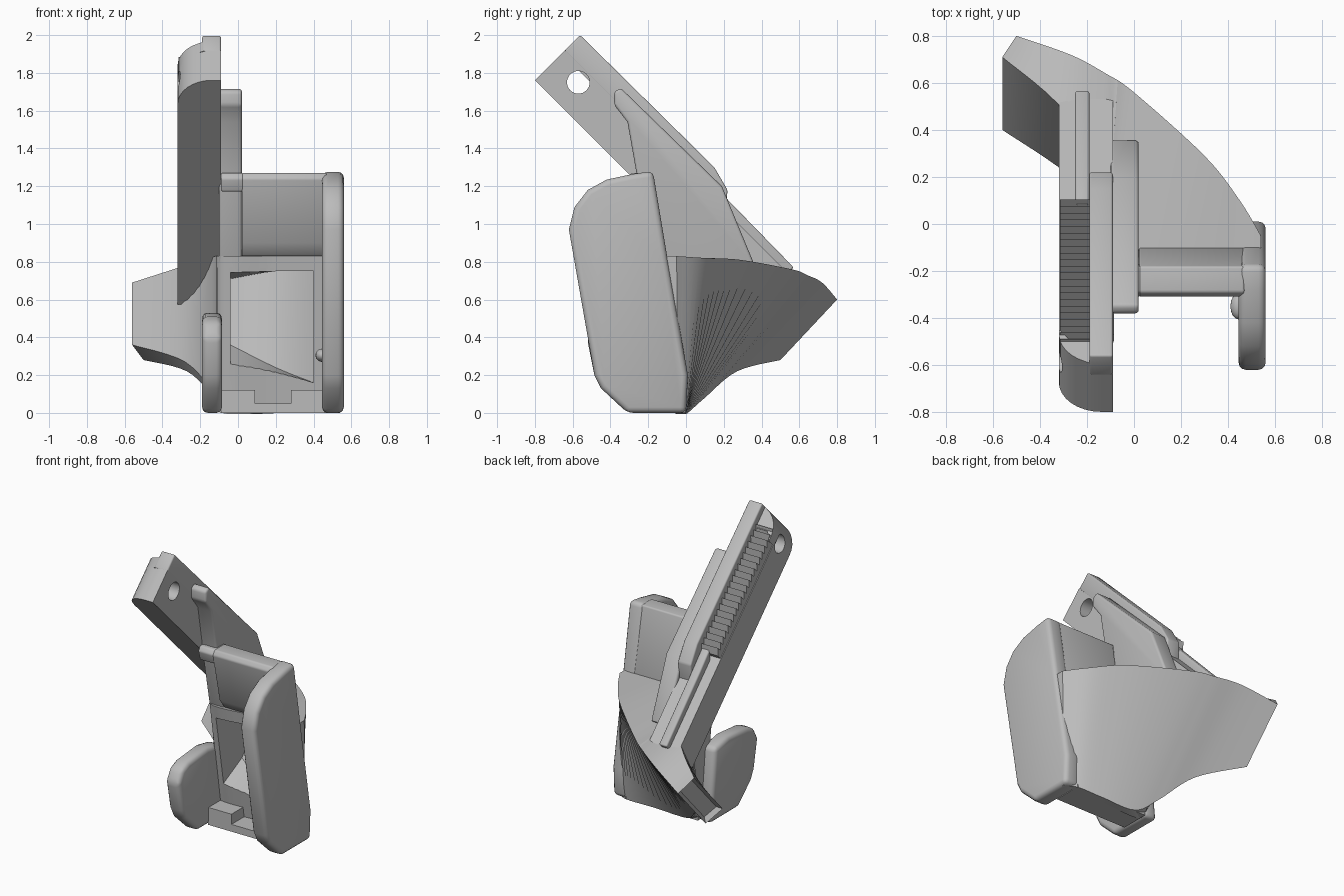
import bpy, bmesh, math
from mathutils import Vector

start = bpy.data.objects.get("Cube")
if start:
    bpy.data.objects.remove(start, do_unlink=True)

grey = bpy.data.materials.new("light_grey")
grey.use_nodes = True
shade = (0.5, 0.5, 0.5, 1)
grey.diffuse_color = shade
grey.node_tree.nodes["Principled BSDF"].inputs["Base Color"].default_value = shade
R = math.sqrt(0.5)


def make_object(name, bm):
    bmesh.ops.recalc_face_normals(bm, faces=bm.faces)
    mesh = bpy.data.meshes.new(name)
    bm.to_mesh(mesh)
    bm.free()
    mesh.materials.append(grey)
    obj = bpy.data.objects.new(name, mesh)
    bpy.context.collection.objects.link(obj)
    return obj


def finish(obj, bevel=0, cutters=()):
    """Apply cuts and rounded edges, then smooth the soft surfaces."""
    bpy.ops.object.select_all(action='DESELECT')
    bpy.context.view_layer.objects.active = obj
    obj.select_set(True)
    for cutter in cutters:
        cut = obj.modifiers.new("cut", 'BOOLEAN')
        cut.operation, cut.solver, cut.object = 'DIFFERENCE', 'EXACT', cutter
        bpy.ops.object.modifier_apply(modifier=cut.name)
        bpy.data.objects.remove(cutter, do_unlink=True)
    if bevel:
        edge = obj.modifiers.new("round", 'BEVEL')
        edge.width, edge.segments = bevel, 3
        edge.limit_method, edge.angle_limit = 'ANGLE', math.radians(35)
        bpy.ops.object.modifier_apply(modifier=edge.name)
    bpy.ops.object.shade_smooth_by_angle(angle=math.radians(35))
    return obj


def side(x, p, q):
    """Outline drawn in the y-z plane, extruded along x."""
    return (x, p, q)


def slanted(n, x, a):
    """Outline drawn in x and arm length, extruded through the arm."""
    return (x, (n - a) * R, (n + a) * R)


def prism(name, outline, low, high, place=side):
    bm = bmesh.new()
    rings = [[bm.verts.new(place(d, *p)) for p in outline] for d in (low, high)]
    for ring in rings:
        bm.faces.new(ring)
    count = len(outline)
    for i in range(count):
        j = (i + 1) % count
        bm.faces.new((rings[0][i], rings[0][j], rings[1][j], rings[1][i]))
    return make_object(name, bm)


def box(name, low, high):
    outline = [(low[1], low[2]), (high[1], low[2]), (high[1], high[2]), (low[1], high[2])]
    return prism(name, outline, low[0], high[0])


def spline(points, steps):
    """Smooth path through the points."""
    pts = [Vector(p) for p in points]
    path = []
    for i in range(len(pts) - 1):
        a, b, c, d = (pts[max(0, min(len(pts) - 1, i + k))] for k in (-1, 0, 1, 2))
        for s in range(steps):
            t = s / steps
            path.append((2 * b + (c - a) * t + (2 * a - 5 * b + 4 * c - d) * t ** 2
                         + (3 * b - a - 3 * c + d) * t ** 3) / 2)
    return path + [pts[-1]]


def loft(name, rails, pocket=0):
    bm = bmesh.new()
    rows = [[bm.verts.new(p) for p in row] for row in zip(*rails)]
    for a, b in zip(rows, rows[1:]):
        for i in range(len(a)):
            j = (i + 1) % len(a)
            bm.faces.new((a[i], a[j], b[j], b[i]))
    bm.faces.new(rows[0])
    end = bm.faces.new(rows[-1])
    if pocket:
        bmesh.ops.recalc_face_normals(bm, faces=bm.faces)
        bmesh.ops.inset_individual(bm, faces=[end], thickness=pocket, depth=-pocket)
    return make_object(name, bm)


# Curved body sweeping out into the horn, hollow behind its window
top_back = [(.54, -.05, .83), (.45, .1, .82), (.3, .29, .81), (0, .56, .76),
            (-.12, .64, .73), (-.27, .72, .69), (-.5, .8, .6)]
low_back = [(.54, -.04, 0), (.45, 0, 0), (.25, 0, 0), (0, .01, 0),
            (-.12, .1, .08), (-.27, .27, .22), (-.5, .5, .28)]
low_front = [(.54, -.05, 0), (.45, -.05, 0), (.2, -.05, 0), (-.09, -.05, 0),
             (-.12, .03, .09), (-.28, .21, .27), (-.56, .4, .36)]
top_front = [(.54, -.18, .83), (.45, -.18, .83), (.2, -.18, .83), (-.09, -.18, .83),
             (-.12, .1, .83), (-.28, .46, .78), (-.56, .71, .69)]
body = loft("curved_body", [spline(r, 6) for r in (top_back, low_back, low_front, top_front)], .03)

cavity = loft("cavity_cutter", [
    spline([(.4, .02, .75), (.2, .25, .75), (-.04, .42, .71)], 6),
    spline([(.4, -.04, .16), (.2, .01, .24), (-.04, .1, .36)], 6),
    spline([(.4, -.3, .16), (.2, -.3, .16), (-.04, -.3, .16)], 6),
    spline([(.4, -.3, .75), (.2, -.3, .75), (-.04, -.3, .75)], 6)])
finish(body, cutters=[cavity])

# Large left side plate
big = [(-.31, 0), (0, 0), (.01, .2), (-.1, .83), (-.175, 1.28), (-.28, 1.265), (-.42, 1.235),
       (-.52, 1.18), (-.59, 1.09), (-.62, .97), (-.485, .2), (-.45, .13)]
finish(prism("left_side_plate", big, .445, .56), .03)

# Small right side plate
small = [(-.31, 0), (0, 0), (-.05, .5), (-.2, .53), (-.41, .51), (-.48, .48),
         (-.525, .4), (-.485, .2), (-.45, .13)]
finish(prism("right_side_plate", small, -.19, -.085), .03)

# Front wall block and the bar that runs on to the column
wall = [(-.31, 1.24), (-.29, 1.27), (-.18, 1.27), (-.1, .82), (-.18, .83), (-.235, .9)]
finish(prism("upper_wall", wall, .02, .47), .01)
bar = [(-.29, 1.17), (-.31, 1.24), (-.29, 1.27), (-.18, 1.27), (-.17, 1.2)]
finish(prism("cross_bar", bar, -.09, .03), .01)

# Upright column beside the arm
column = [(-.38, 1.7), (-.345, 1.72), (.19, 1.2), (.36, .79), (.2, .77), (-.17, .79),
          (-.25, 1.2), (-.31, 1.54), (-.38, 1.63)]
finish(prism("column", column, -.1, .02), .015)

# Stepped floor tray
for name, x0, x1, top in (("right", -.09, .09, .12), ("middle", .09, .28, .05), ("left", .28, .46, .12)):
    finish(box("floor_" + name, (x0, -.2, 0), (x1, 0, top)))

# Small peg on the inside of the left plate
bm = bmesh.new()
bmesh.ops.create_uvsphere(bm, u_segments=16, v_segments=10, radius=.035)
for v in bm.verts:
    v.co = Vector((v.co.x + .445, v.co.y * 1.6 - .35, v.co.z + .305))
finish(make_object("peg", bm))

# Slanted arm with a rounded tip and a through hole
curve = [(-.14 - .18 * math.sin(t * math.pi / 16), 1.63 + .18 * math.cos(t * math.pi / 16))
         for t in range(9)]
arm = prism("arm", [(-.32, .13), (-.09, .13), (-.09, 1.81)] + curve, .68, .905, slanted)
ring = [(-.57 + .06 * math.cos(t * math.pi / 16), 1.75 + .06 * math.sin(t * math.pi / 16))
        for t in range(32)]
finish(arm, cutters=[prism("hole_cutter", ring, -.5, .1)])
tip = [(-.18, 1.81)] + curve[2:] + [(-.32, 1.6), (-.28, 1.66), (-.18, 1.66)]
finish(prism("arm_tip", tip, .9, .97, slanted))

# Raised lip along the arm and the rib below it
lip = [(-.56, 2), (.15, 1.3), (.22, 1.18), (.21, 1.06), (-.645, 1.915)]
finish(prism("arm_lip", lip, -.19, -.09), .01)
rib = [(.08, 1.28), (.2, 1.15), (.57, .77), (.5, .7), (.1, 1.1)]
finish(prism("arm_rib", rib, -.25, -.19), .01)

# Ratchet teeth beside the lip
count, first, last = 22, .8, 1.68
pitch = (last - first) / count
saw = [(first, .88)]
for i in range(count):
    a = first + i * pitch
    saw += [(a, .945), (a + pitch * .95, .985)]
saw.append((last, .88))
finish(prism("ratchet_teeth", [((n - a) * R, (n + a) * R) for a, n in saw], -.315, -.185))
